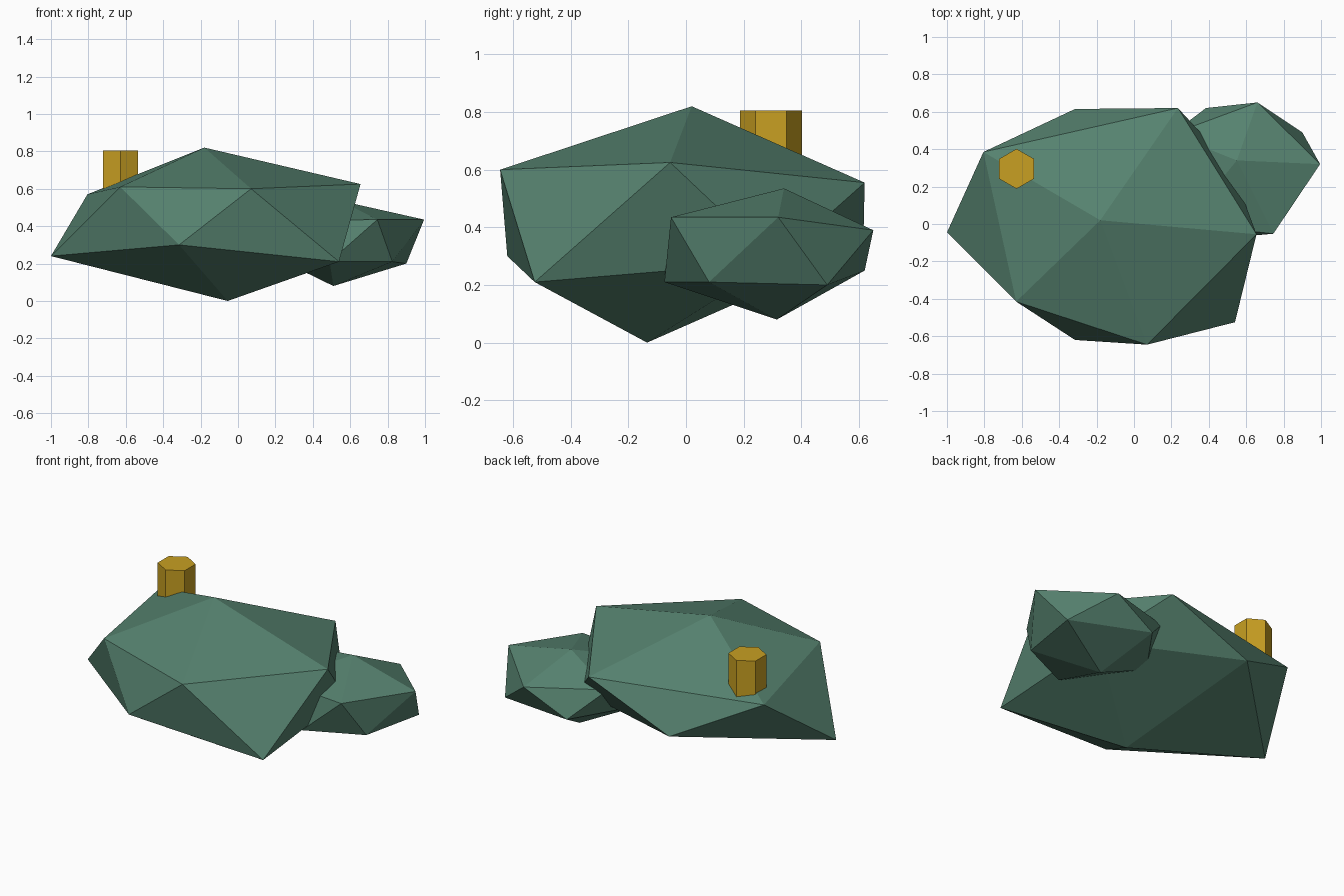
import bpy
import math

if "Cube" in bpy.data.objects:
    bpy.data.objects.remove(bpy.data.objects["Cube"])


def material(name, colour):
    m = bpy.data.materials.new(name)
    m.diffuse_color = (*colour, 1)
    m.use_nodes = True
    m.node_tree.nodes["Principled BSDF"].inputs["Base Color"].default_value = m.diffuse_color
    return m


green = material("moss_green", (0.092, 0.222, 0.158))
gold = material("gold", (0.58, 0.35, 0.016))


def rock(name, top, upper, lower, bottom):
    """Faceted 20-sided boulder: two rings of five corners between two tips."""
    verts = [top, *upper, *lower, bottom]
    faces = []
    for i in range(5):
        j = (i + 1) % 5
        u, un, l, ln = 1 + i, 1 + j, 6 + i, 6 + j
        faces += [(0, u, un), (u, l, un), (un, l, ln), (11, ln, l)]
    mesh = bpy.data.meshes.new(name)
    mesh.from_pydata(verts, [], faces)
    mesh.materials.append(green)
    obj = bpy.data.objects.new(name, mesh)
    bpy.context.collection.objects.link(obj)
    return obj


# Large boulder
rock("large_rock", (-0.18, 0.02, 0.82),
     [(0.655, -0.055, 0.625), (0.235, 0.62, 0.555), (-0.805, 0.385, 0.57),
      (-0.63, -0.415, 0.61), (0.07, -0.645, 0.60)],
     [(0.52, 0.31, 0.28), (-0.315, 0.615, 0.33), (-1.0, -0.045, 0.24),
      (-0.315, -0.62, 0.30), (0.54, -0.525, 0.21)],
     (-0.055, -0.135, 0.0))

# Small boulder leaning on its side
rock("small_rock", (0.55, 0.34, 0.535),
     [(0.995, 0.32, 0.435), (0.66, 0.65, 0.39), (0.20, 0.48, 0.43),
      (0.27, 0.0, 0.43), (0.745, -0.052, 0.435)],
     [(0.90, 0.49, 0.20), (0.385, 0.62, 0.25), (0.12, 0.25, 0.27),
      (0.49, -0.075, 0.21), (0.825, 0.08, 0.21)],
     (0.51, 0.315, 0.08))

# Six-sided gold post set into the large boulder
bpy.ops.mesh.primitive_cylinder_add(vertices=6, radius=0.107, depth=0.36,
                                    location=(-0.628, 0.295, 0.625))
post = bpy.context.object
post.name = "gold_post"
post.data.materials.append(gold)
